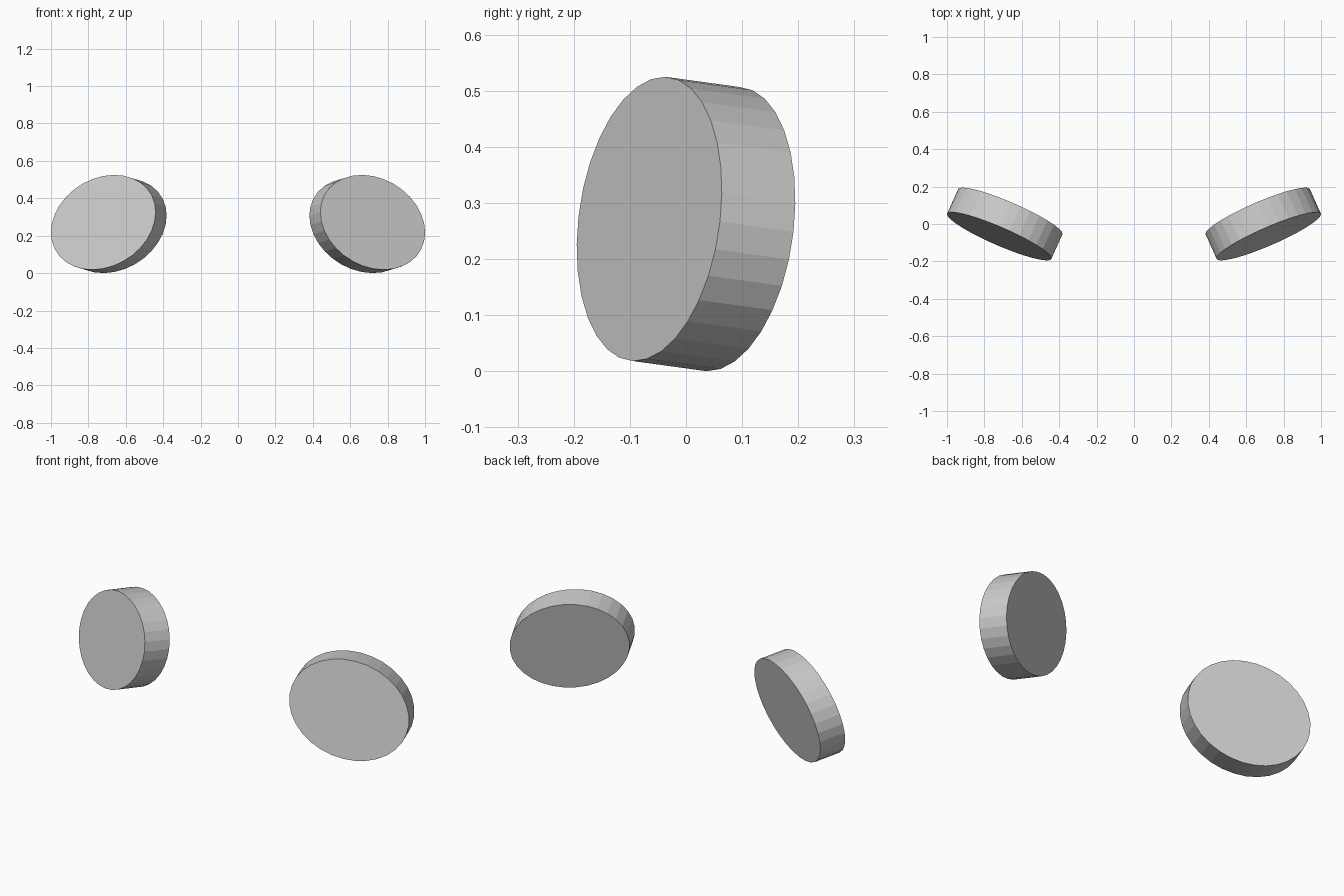
import bpy, bmesh
from mathutils import Matrix

if "Cube" in bpy.data.objects:
    bpy.data.objects.remove(bpy.data.objects["Cube"])

# Tilted, slightly skewed disc: two conjugate rim radii and the thickness axis
U = (0.28, 0.118, -0.054)
V = (0.0, 0.053, 0.2475)
W = (-0.059, 0.131, -0.018)
CENTRE = (0.691, 0.0, 0.2625)


def disc(name, side):
    cols = [U, V, W, CENTRE]
    m = Matrix([[c[r] for c in cols] for r in range(3)] + [[0, 0, 0, 1]])
    m = Matrix.Diagonal((side, 1, 1, 1)) @ m
    bm = bmesh.new()
    bmesh.ops.create_cone(bm, cap_ends=True, segments=32,
                          radius1=1, radius2=1, depth=1)
    bmesh.ops.transform(bm, matrix=m, verts=bm.verts)
    bmesh.ops.recalc_face_normals(bm, faces=bm.faces)
    mesh = bpy.data.meshes.new(name)
    bm.to_mesh(mesh)
    bm.free()
    bpy.context.collection.objects.link(bpy.data.objects.new(name, mesh))


# Mirrored pair
disc("right_disc", 1)
disc("left_disc", -1)
